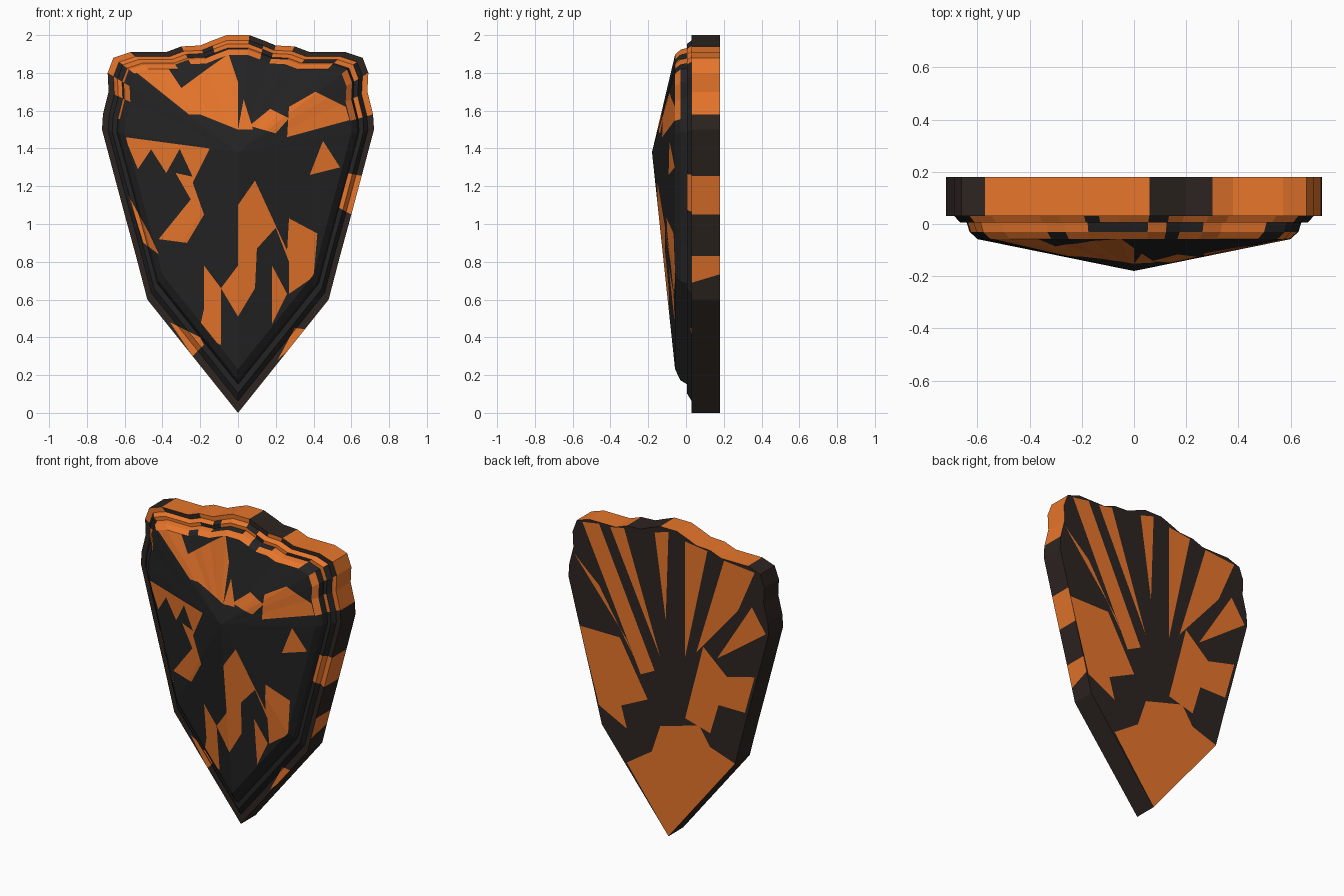
import bpy, bmesh, random
from mathutils import Vector

if "Cube" in bpy.data.objects:
    bpy.data.objects.remove(bpy.data.objects["Cube"])
random.seed(4)

# Half outline (x, z), tip to crown; mirrored below
HALF = [(0, 0), (.24, .3), (.48, .6), (.54, .83), (.6, 1.05), (.655, 1.255),
        (.72, 1.5), (.715, 1.58), (.685, 1.7), (.69, 1.8), (.66, 1.88), (.57, 1.91),
        (.38, 1.91), (.3, 1.94), (.2, 1.945), (.14, 1.97), (.06, 2.0)]
OUTLINE = HALF + [(-x, z) for x, z in reversed(HALF[1:])]
N = len(OUTLINE)
CZ = 1.38

# Stepped rim and domed face: (depth y, scale about the boss)
RINGS = [(.18, 1), (.03, 1), (.03, .955), (.005, .925), (.005, .89),
         (-.03, .875), (-.058, .832)]

# Orange patches on the front, in (x, z)
FRONT = [
    [(-.6, 1.46), (-.15, 1.4), (-.31, 1.395), (-.38, 1.27), (-.46, 1.395), (-.53, 1.29)],
    [(-.31, 1.4), (-.15, 1.4), (-.24, 1.22), (-.18, 1.05), (-.27, .9), (-.42, .92),
     (-.25, 1.13), (-.33, 1.27), (-.24, 1.25)],
    [(0, 1.1), (.09, 1.23), (.26, .86), (.27, 1.03), (.42, .95), (.4, .72), (.27, .63),
     (.27, .8), (.2, .98), (.1, .87), (.09, .66), (0, .51), (-.09, .66), (0, .78)],
    [(.18, .47), (.26, .63), (.18, .78)],
    [(-.18, .78), (-.09, .66), (-.09, .36), (-.21, .42), (-.18, .55)],
    [(.45, 1.44), (.54, 1.3), (.38, 1.26)],
    [(-.56, 1.82), (-.26, 1.58), (-.2, 1.58), (0, 1.5), (0, 1.75), (-.05, 1.9),
     (-.15, 1.83), (-.3, 1.72), (-.38, 1.84)],
    [(0, 1.5), (.08, 1.5), (.03, 1.66)],
    [(.06, 1.52), (.2, 1.48), (.27, 1.56), (.17, 1.61)],
    [(.26, 1.46), (.59, 1.55), (.57, 1.62), (.41, 1.7), (.27, 1.62)],
]
RIM = [
    [(-.36, .48), (-.2, .4), (-.18, .36), (-.24, .3)],
    [(.21, .28), (.3, .45), (.38, .44)],
    [(-.58, 1.15), (-.5, .9), (-.42, .84), (-.47, .95)],
]
# Orange patches on the back
BACK = [
    [(0, 0), (-.48, .6), (-.3, .66), (-.22, .78), (.06, .7), (.12, .52), (.3, .4)],
    [(.64, 1.2), (.5, .72), (.3, .62), (.34, .76), (.15, .85), (.35, 1.2)],
    [(-.12, .8), (-.3, .75), (-.36, .95), (-.55, .95), (-.62, 1.2), (-.42, 1.15), (-.25, 1.3)],
    [(.62, 1.88), (.5, 1.9), (.1, 1.05), (.2, 1.0)],
    [(.42, 1.9), (.32, 1.92), (.06, 1.15)],
    [(.5, 1.5), (.68, 1.66), (.3, 1.2), (.25, 1.1)],
    [(.1, 1.95), (.0, 1.98), (.02, 1.4)],
    [(-.12, 1.95), (-.28, 1.93), (-.12, 1.2)],
    [(-.4, 1.9), (-.62, 1.88), (-.5, 1.6), (-.2, 1.25)],
    [(-.6, 1.65), (-.7, 1.5), (-.35, 1.25)],
]


def material(name, colour):
    m = bpy.data.materials.new(name)
    m.diffuse_color = (*colour, 1)
    m.use_nodes = True
    m.node_tree.nodes["Principled BSDF"].inputs["Base Color"].default_value = m.diffuse_color
    return m


def inside(x, z, poly):
    hit = False
    for (ax, az), (bx, bz) in zip(poly, poly[1:] + poly[:1]):
        if (az > z) != (bz > z) and x < (bx - ax) * (z - az) / (bz - az) + ax:
            hit = not hit
    return hit


def paint(bm, poly, zone):
    """Cut a patch outline into the faces of one zone and colour it orange."""
    xs, zs = zip(*poly)

    def near():
        for f in bm.faces:
            if f[tag] in zone:
                fx = [v.co.x for v in f.verts]
                fz = [v.co.z for v in f.verts]
                if max(fx) > min(xs) and min(fx) < max(xs) and max(fz) > min(zs) and min(fz) < max(zs):
                    yield f
    for (ax, az), (bx, bz) in zip(poly, poly[1:] + poly[:1]):
        faces = list(near())
        geom = faces + list({e for f in faces for e in f.edges}) + list({v for f in faces for v in f.verts})
        bmesh.ops.bisect_plane(bm, geom=geom, dist=1e-5, plane_co=(ax, 0, az),
                               plane_no=Vector((bz - az, 0, ax - bx)).normalized())
    for f in near():
        c = f.calc_center_median()
        if inside(c.x, c.z, poly):
            f.material_index = 1


bm = bmesh.new()
tag = bm.faces.layers.int.new("zone")   # 0 face, 1 rim, 2 side wall, 3 back
rings = [[bm.verts.new((x * s, y, CZ + (z - CZ) * s)) for x, z in OUTLINE] for y, s in RINGS]

# Side wall and stepped rim
for k in range(len(rings) - 1):
    a, b = rings[k], rings[k + 1]
    for i in range(N):
        j = (i + 1) % N
        f = bm.faces.new((a[i], a[j], b[j], b[i]))
        f[tag] = 2 if k == 0 else 1
        f.material_index = 2 if k < 2 else 0
        z = (OUTLINE[i][1] + OUTLINE[j][1]) / 2
        if (z > 1.54 and random.random() < (.6 if z > 1.85 else .4)) or (i == 4 and k < 4):
            f.material_index = 1

# Domed face rising to the boss, flat back
boss = bm.verts.new((0, -.18, CZ))
centre = bm.verts.new((0, .18, 1.0))
for i in range(N):
    j = (i + 1) % N
    bm.faces.new((rings[-1][i], rings[-1][j], boss))
    f = bm.faces.new((rings[0][j], rings[0][i], centre))
    f[tag] = 3
    f.material_index = 2
bmesh.ops.recalc_face_normals(bm, faces=bm.faces)

for p in FRONT:
    paint(bm, p, {0})
for p in RIM:
    paint(bm, p, {0, 1})
for p in BACK:
    paint(bm, p, {3})

# Jagged spikes on the right side wall, cut as slanted (y, z) wedges
for f in [f for f in bm.faces if f[tag] == 2]:
    c = f.calc_center_median()
    if c.x > 0 and .6 < c.z < .83:
        bmesh.ops.bisect_plane(bm, geom=[f] + list(f.edges) + list(f.verts), dist=1e-5,
                               plane_co=(0, .1, .71), plane_no=(0, -.3, 1))
for f in bm.faces:
    c = f.calc_center_median()
    if f[tag] == 2 and c.x > 0 and .7 < c.z < .83:
        f.material_index = 1

mesh = bpy.data.meshes.new("shield")
bm.to_mesh(mesh)
bm.free()
mesh.materials.append(material("charcoal", (.018, .017, .018)))
mesh.materials.append(material("orange", (.8, .18, .025)))
mesh.materials.append(material("dark_brown", (.026, .018, .015)))
bpy.context.collection.objects.link(bpy.data.objects.new("shield", mesh))
